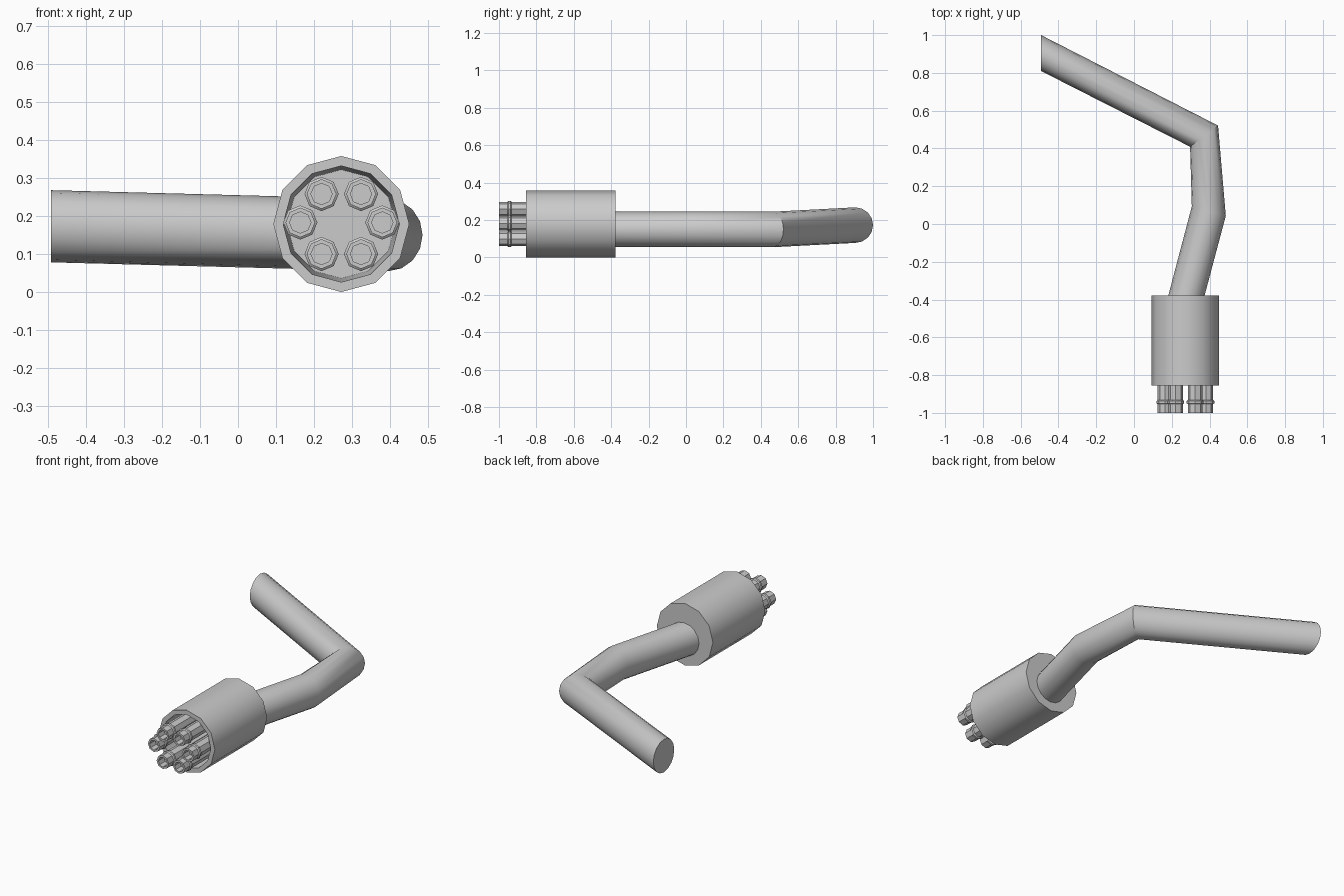
import bpy, bmesh, math
from mathutils import Vector

if "Cube" in bpy.data.objects:
    bpy.data.objects.remove(bpy.data.objects["Cube"])

CX, CZ = 0.272, 0.179   # axis of the plug


def loft(name, rings, cap_start=True, cap_end=True, smooth=35):
    """Skin a list of equal-sized point rings."""
    bm = bmesh.new()
    loops = [[bm.verts.new(p) for p in ring] for ring in rings]
    n = len(loops[0])
    for a, b in zip(loops, loops[1:]):
        for i in range(n):
            j = (i + 1) % n
            bm.faces.new((a[i], a[j], b[j], b[i]))
    if cap_start:
        bm.faces.new(loops[0])
    if cap_end:
        bm.faces.new(loops[-1])
    bmesh.ops.recalc_face_normals(bm, faces=bm.faces[:])
    mesh = bpy.data.meshes.new(name)
    bm.to_mesh(mesh)
    bm.free()
    obj = bpy.data.objects.new(name, mesh)
    bpy.context.collection.objects.link(obj)
    bpy.context.view_layer.objects.active = obj
    obj.select_set(True)
    bpy.ops.object.shade_smooth_by_angle(angle=math.radians(smooth))
    obj.select_set(False)
    return obj


def ring(center, side, up, sides):
    """Ring spanned by a sideways and an upward half-axis."""
    c, s, u = Vector(center), Vector(side), Vector(up)
    return [c + s * math.cos(t) + u * math.sin(t)
            for t in (2 * math.pi * i / sides for i in range(sides))]


def lathe(name, x, z, profile, sides, smooth=35):
    """Turn a (radius, y) profile about an axis along y."""
    return loft(name, [ring((x, y, z), (r, 0, 0), (0, 0, r), sides)
                       for r, y in profile], smooth=smooth)


# Twelve-sided plug housing with a recessed front
lathe("plug_housing", CX, CZ,
      [(0.179, -0.378), (0.179, -0.855), (0.153, -0.855), (0.143, -0.45)], 12)

# Six hollow pins, each with a thin bead near the tip
pin_profile = [(0.039, -0.44), (0.039, -0.932), (0.045, -0.937), (0.045, -0.949),
               (0.039, -0.954), (0.039, -1.0), (0.028, -1.0), (0.028, -0.95)]
offsets = [(sx * dx, dz) for sx in (-1, 1)
           for dx, dz in ((0.108, 0.004), (0.052, 0.079), (0.052, -0.079))]
for k, (dx, dz) in enumerate(offsets):
    lathe(f"pin_{k + 1}", CX + dx, CZ + dz, pin_profile, 8, smooth=30)

# Bent cable: centre and sideways half-axis of each ring
path = [((0.272, -0.40, 0.15), (0.096, 0, 0)),
        ((0.396, 0.068, 0.15), (0.090, -0.025, 0)),
        ((0.371, 0.465, 0.15), (0.074, 0.056, 0)),
        ((-0.492, 0.905, 0.173), (0, 0.095, 0))]
loft("cable", [ring(c, s, (0, 0, 0.095), 16) for c, s in path])
